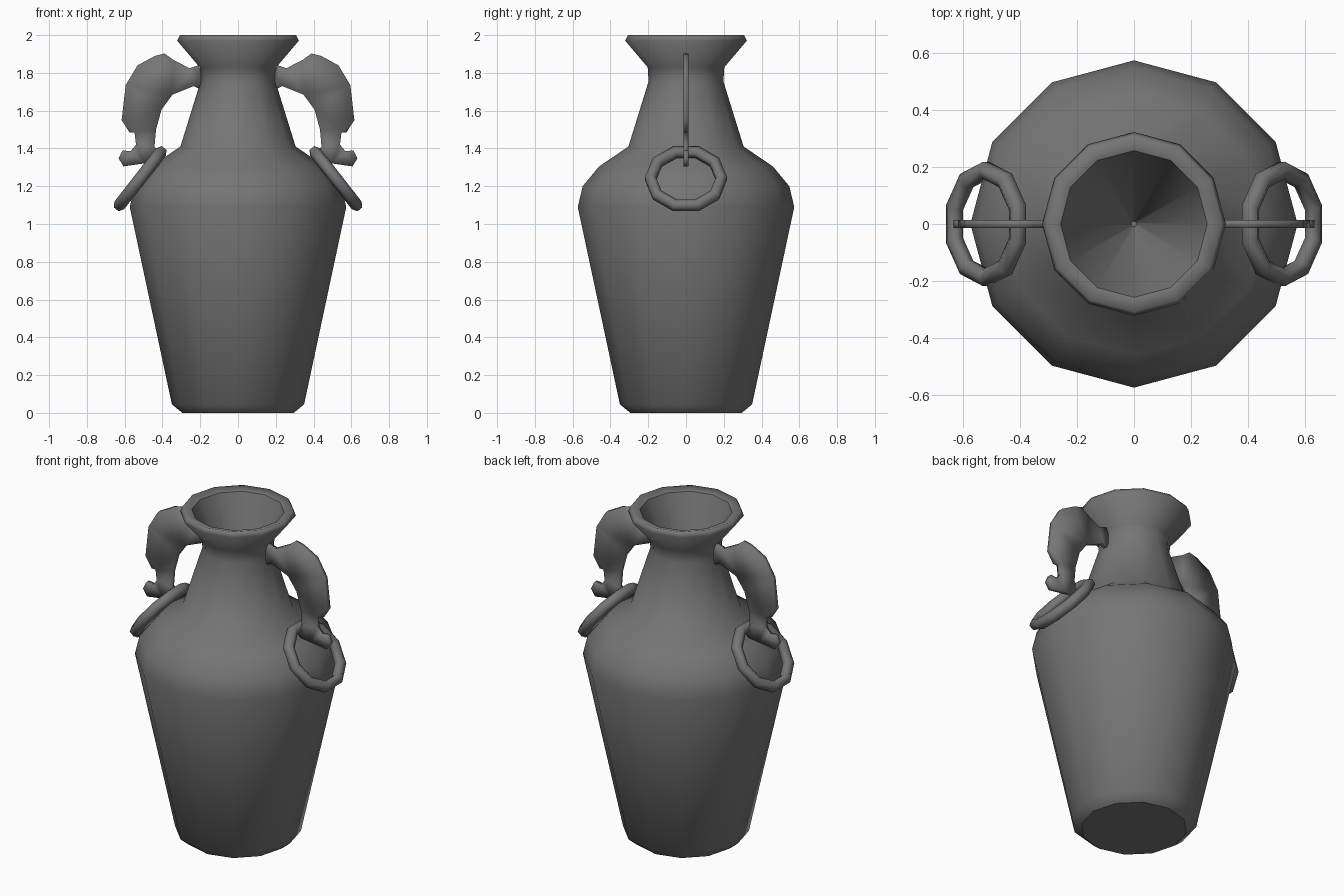
import bpy, bmesh, math
from mathutils import Matrix, Vector

if "Cube" in bpy.data.objects:
    bpy.data.objects.remove(bpy.data.objects["Cube"])

clay = bpy.data.materials.new("dark_clay")
clay.diffuse_color = (0.18, 0.18, 0.18, 1)
clay.use_nodes = True
clay.node_tree.nodes["Principled BSDF"].inputs["Base Color"].default_value = clay.diffuse_color


def finish(bm, name, angle):
    bmesh.ops.recalc_face_normals(bm, faces=bm.faces)
    me = bpy.data.meshes.new(name)
    bm.to_mesh(me)
    bm.free()
    me.materials.append(clay)
    ob = bpy.data.objects.new(name, me)
    bpy.context.collection.objects.link(ob)
    bpy.ops.object.select_all(action='DESELECT')
    ob.select_set(True)
    bpy.context.view_layer.objects.active = ob
    bpy.ops.object.shade_smooth_by_angle(angle=math.radians(angle))
    return ob


def lathe(name, profile, sides, angle, creases):
    bm = bmesh.new()
    vs = [bm.verts.new((r, 0, z)) for r, z in profile]
    es = [bm.edges.new(p) for p in zip(vs, vs[1:])]
    bmesh.ops.spin(bm, geom=vs + es, cent=(0, 0, 0), axis=(0, 0, 1),
                   angle=math.tau, steps=sides)
    bmesh.ops.remove_doubles(bm, verts=bm.verts, dist=1e-4)
    # keep chosen rings crisp
    for r, z in creases:
        for e in bm.edges:
            if all(abs(v.co.z - z) < 1e-3 and abs(v.co.xy.length - r) < 1e-3
                   for v in e.verts):
                e.smooth = False
    return finish(bm, name, angle)


# Vase body: outside from the base up, over the lip, then down the funnel
lathe("vase_body", [
    (0, 0), (0.295, 0), (0.35, 0.045), (0.573, 1.09), (0.547, 1.20),
    (0.46, 1.305), (0.305, 1.41), (0.198, 1.755), (0.203, 1.83),
    (0.322, 1.97), (0.308, 2.0), (0.257, 1.985), (0.01, 1.35), (0, 1.35)],
    12, 100, [(0.295, 0), (0.257, 1.985), (0.01, 1.35)])

# Flat handle silhouette in x, z
OUTLINE = [
    (0.195, 1.80), (0.21, 1.84), (0.257, 1.825), (0.341, 1.868), (0.389, 1.903),
    (0.44, 1.89), (0.532, 1.84), (0.595, 1.735), (0.616, 1.55), (0.574, 1.485),
    (0.548, 1.485), (0.54, 1.42), (0.569, 1.385), (0.611, 1.39),
    (0.632, 1.347), (0.606, 1.305), (0.50, 1.32), (0.43, 1.33),
    (0.40, 1.36), (0.442, 1.41), (0.434, 1.50), (0.405, 1.605),
    (0.347, 1.685), (0.235, 1.73), (0.205, 1.715), (0.195, 1.745)]


def handle(name, side):
    t = 0.014
    bm = bmesh.new()
    face = bm.faces.new([bm.verts.new((side * x, -t, z)) for x, z in OUTLINE])
    ext = bmesh.ops.extrude_face_region(bm, geom=[face])
    moved = [g for g in ext["geom"] if isinstance(g, bmesh.types.BMVert)]
    bmesh.ops.translate(bm, verts=moved, vec=(0, 2 * t, 0))
    caps = [f for f in bm.faces if len(f.verts) > 4]
    bmesh.ops.triangulate(bm, faces=caps)
    finish(bm, name, 180)


# Ten-segment ring hanging from the handle foot
def ring(name, side, segs=10, sides=6, R=0.188, r=0.033):
    place = (Matrix.Translation((side * 0.518, 0, 1.24))
             @ Matrix.Rotation(side * math.radians(52), 4, 'Y'))
    bm = bmesh.new()
    grid = []
    for i in range(segs):
        a = math.tau * i / segs + math.pi / 2
        row = []
        for j in range(sides):
            b = math.tau * (j + 0.5) / sides
            d = R + r * math.cos(b)
            co = Vector((d * math.cos(a), d * math.sin(a), r * math.sin(b)))
            row.append(bm.verts.new(place @ co))
        grid.append(row)
    for i in range(segs):
        for j in range(sides):
            k, m = (i + 1) % segs, (j + 1) % sides
            bm.faces.new((grid[i][j], grid[k][j], grid[k][m], grid[i][m]))
    finish(bm, name, 65)


for label, side in (("right", 1), ("left", -1)):
    handle(label + "_handle", side)
    ring(label + "_ring", side)
